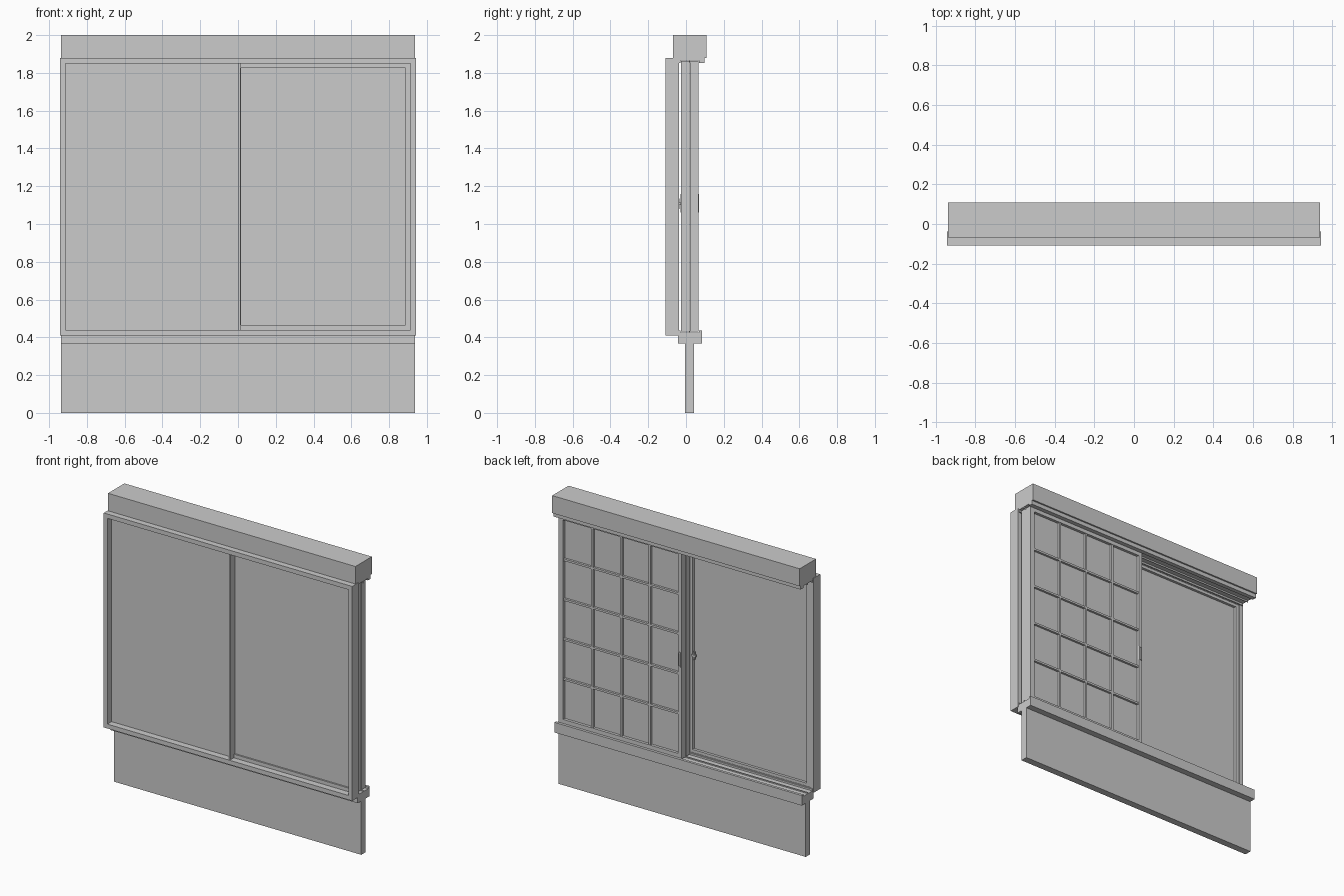
import bpy, bmesh

if "Cube" in bpy.data.objects:
    bpy.data.objects.remove(bpy.data.objects["Cube"])


def finish(name, bm):
    bmesh.ops.recalc_face_normals(bm, faces=bm.faces)
    me = bpy.data.meshes.new(name)
    bm.to_mesh(me)
    bm.free()
    bpy.context.collection.objects.link(bpy.data.objects.new(name, me))


def make(name, boxes):
    """One object from boxes given as (x0, x1, y0, y1, z0, z1)."""
    bm = bmesh.new()
    for x0, x1, y0, y1, z0, z1 in boxes:
        for v in bmesh.ops.create_cube(bm, size=1)["verts"]:
            v.co = (x0 + (v.co.x + .5) * (x1 - x0),
                    y0 + (v.co.y + .5) * (y1 - y0),
                    z0 + (v.co.z + .5) * (z1 - z0))
    finish(name, bm)


def extrude_profile(name, pts, half):
    """Extrude a closed (y, z) section along x."""
    bm = bmesh.new()
    face = bm.faces.new([bm.verts.new((-half, y, z)) for y, z in pts])
    for v in bmesh.ops.extrude_face_region(bm, geom=[face])["geom"]:
        if isinstance(v, bmesh.types.BMVert):
            v.co.x = half
    finish(name, bm)


def ring(x0, x1, y0, y1, z0, z1, left, right, rail):
    """Four boxes of a rectangular frame."""
    return [(x0, x0 + left, y0, y1, z0, z1), (x1 - right, x1, y0, y1, z0, z1),
            (x0 + left, x1 - right, y0, y1, z0, z0 + rail),
            (x0 + left, x1 - right, y0, y1, z1 - rail, z1)]


HALF = 0.938

# Lower wall board
make("lower_panel", [(-HALF, HALF, -.005, .043, 0, .37)])

# Grooved sill
extrude_profile("sill", [
    (-.043, .368), (.086, .368), (.086, .437), (.068, .437), (.068, .425),
    (.021, .425), (.021, .433), (.017, .433), (.017, .425),
    (-.028, .425), (-.028, .437), (-.043, .437)], HALF)

# Header beam with stepped tracks below
extrude_profile("header", [
    (-.068, 2), (-.068, 1.88), (-.04, 1.88), (-.04, 1.853), (-.028, 1.853),
    (-.028, 1.866), (.017, 1.866), (.017, 1.855), (.021, 1.855), (.021, 1.866),
    (.068, 1.866), (.068, 1.853), (.098, 1.853), (.098, 1.88), (.109, 1.88),
    (.109, 2)], HALF)

# Front surround
make("front_surround",
     ring(-.942, .942, -.109, -.037, .41, 1.88, .028, .028, .03))

# Flat shutters inside the surround: left one in front, right one behind
make("left_shutter_panel", [(-.914, .013, -.064, -.058, .44, 1.85)])
make("left_shutter_frame", ring(-.914, .003, -.058, -.04, .44, 1.85, .028, .025, .02))
make("meeting_stile", [(.003, .013, -.1, -.04, .44, 1.85)])
make("right_shutter_panel", [(.013, .914, -.053, -.047, .44, 1.85)])
make("right_shutter_frame", ring(.013, .914, -.064, -.04, .44, 1.85, .003, .028, .025))
make("shutter_latch", [(-.05, -.02, -.044, -.03, 1.1, 1.115),
                       (-.04, -.03, -.044, -.034, 1.08, 1.135)])

# Two lattice sashes, both slid to the right, one behind the other
Z0, Z1 = .43, 1.862
PX0, PX1, PZ0, PZ1 = .014, .887, Z0 + .033, Z1 - .033
for name, y in (("front_sash", -.026), ("back_sash", .021)):
    make(name + "_frame", ring(-.012, .92, y, y + .044, Z0, Z1, .026, .033, .033))
    make(name + "_panel", [(PX0, PX1, y + .019, y + .025, PZ0, PZ1)])
    bars = []
    for i in range(1, 4):
        x = PX0 + (PX1 - PX0) * i / 4
        bars.append((x - .007, x + .007, y + .025, y + .041, PZ0, PZ1))
    for i in range(1, 5):
        z = PZ0 + (PZ1 - PZ0) * i / 5
        bars.append((PX0, PX1, y + .025, y + .04, z - .007, z + .007))
    make(name + "_lattice", bars)

# Finger pulls on the outer faces of the sash pair
for name, y in (("front_pull", -.03), ("back_pull", .064)):
    make(name, ring(-.008, .012, y, y + .005, 1.06, 1.16, .004, .004, .008))
